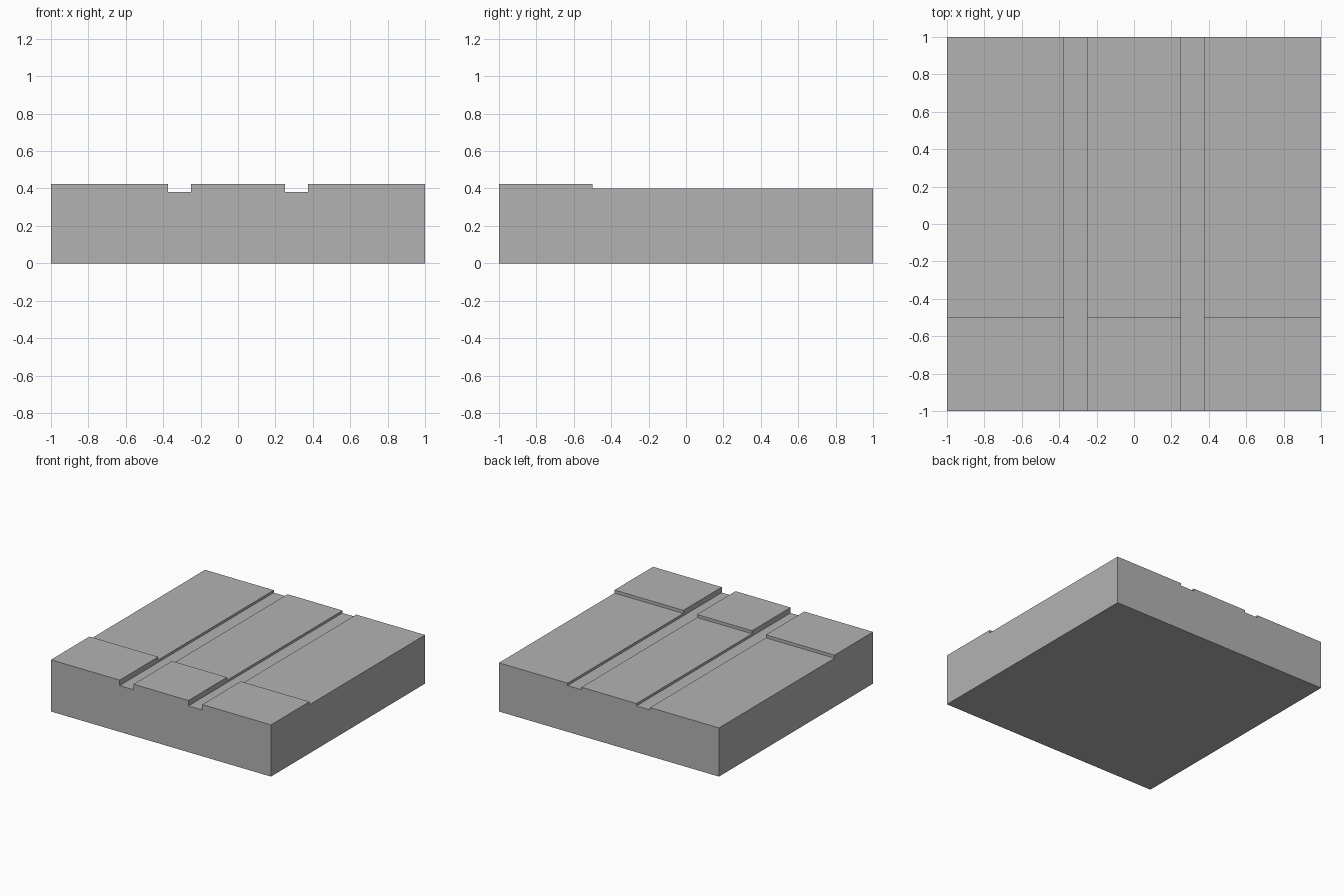
import bpy
import bmesh

cube = bpy.data.objects.get("Cube")
if cube:
    bpy.data.objects.remove(cube, do_unlink=True)

TOP, DECK, GROOVE = 0.425, 0.4, 0.38
GROOVE_IN, GROOVE_OUT = 0.25, 0.375

grey = bpy.data.materials.new("concrete_grey")
grey.use_nodes = True
colour = (0.45, 0.45, 0.45, 1)
grey.diffuse_color = colour
grey.node_tree.nodes["Principled BSDF"].inputs["Base Color"].default_value = colour


def add_object(name, bm):
    bmesh.ops.recalc_face_normals(bm, faces=bm.faces)
    mesh = bpy.data.meshes.new(name)
    bm.to_mesh(mesh)
    bm.free()
    mesh.materials.append(grey)
    obj = bpy.data.objects.new(name, mesh)
    bpy.context.collection.objects.link(obj)
    return obj


def extrude_along_x(name, profile, x0, x1):
    bm = bmesh.new()
    face = bm.faces.new([bm.verts.new((x0, y, z)) for y, z in profile])
    result = bmesh.ops.extrude_face_region(bm, geom=[face])
    verts = [v for v in result["geom"] if isinstance(v, bmesh.types.BMVert)]
    bmesh.ops.translate(bm, verts=verts, vec=(x1 - x0, 0, 0))
    return add_object(name, bm)


# Slab with a raised lip along its front
slab = extrude_along_x(
    "grooved_slab",
    [(-1, 0), (1, 0), (1, DECK), (-0.5, DECK), (-0.5, TOP), (-1, TOP)],
    -1, 1)

# Two grooves running from front to back
cutters = []
for side, label in ((1, "left"), (-1, "right")):
    x0, x1 = sorted((side * GROOVE_IN, side * GROOVE_OUT))
    cutter = extrude_along_x(
        label + "_groove_cutter",
        [(-1.1, GROOVE), (1.1, GROOVE), (1.1, 1), (-1.1, 1)], x0, x1)
    cutter.hide_render = True
    cut = slab.modifiers.new(label + "_groove", 'BOOLEAN')
    cut.operation = 'DIFFERENCE'
    cut.solver = 'EXACT'
    cut.object = cutter
    cutters.append(cutter)

# Apply the cuts and discard the cutters
bpy.context.view_layer.objects.active = slab
for cut in list(slab.modifiers):
    bpy.ops.object.modifier_apply(modifier=cut.name)
for cutter in cutters:
    bpy.data.objects.remove(cutter, do_unlink=True)
